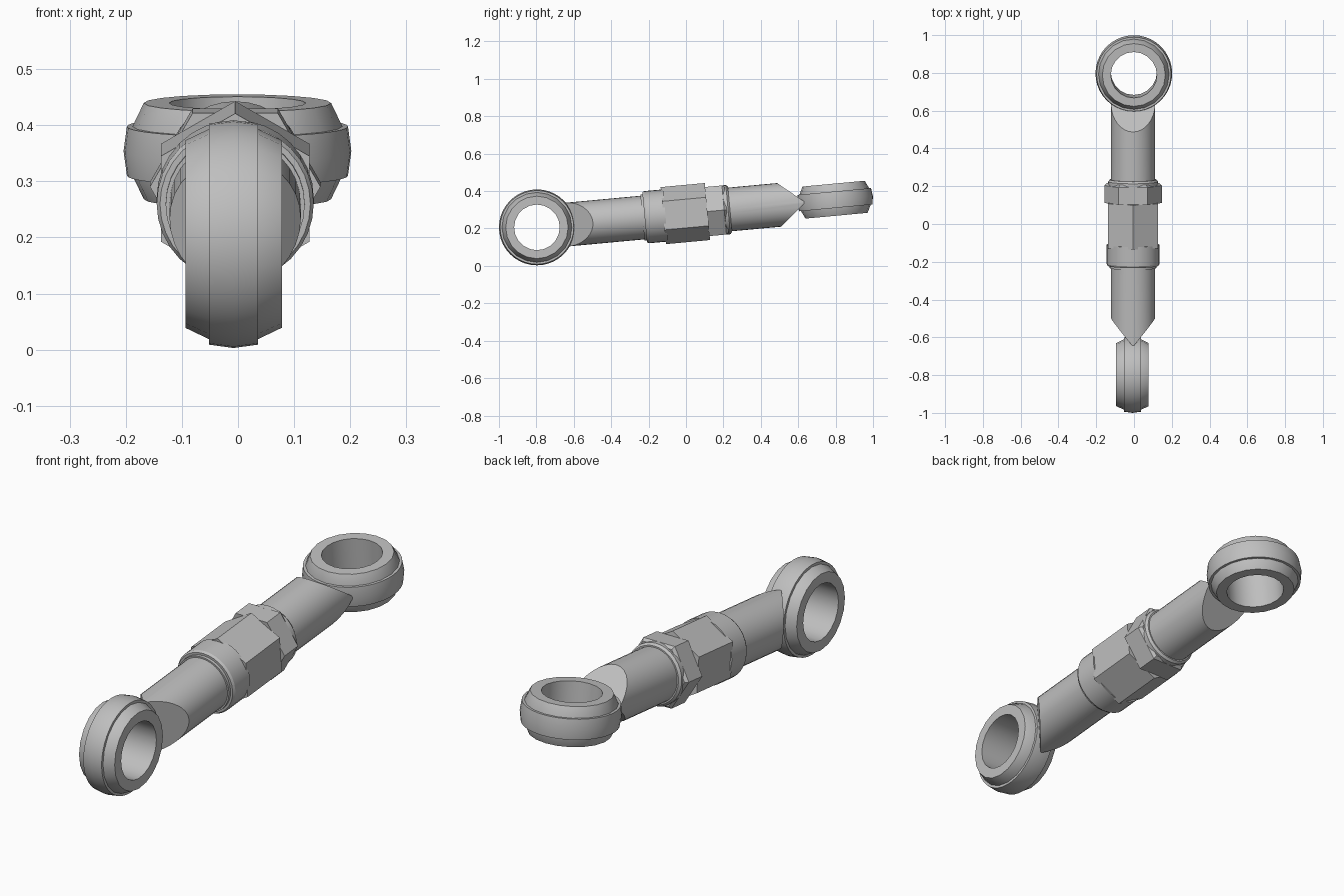
import bpy, bmesh, math
from mathutils import Matrix, Vector

if "Cube" in bpy.data.objects:
    bpy.data.objects.remove(bpy.data.objects["Cube"])

steel = bpy.data.materials.new("grey steel")
steel.use_nodes = True
COLOUR = (0.52, 0.52, 0.52, 1)
steel.diffuse_color = COLOUR
steel.node_tree.nodes["Principled BSDF"].inputs["Base Color"].default_value = COLOUR

FRONT = Vector((-0.008, -0.797, 0.206))   # front eye centre
BACK = Vector((-0.001, 0.797, 0.354))     # back eye centre
TILT = math.atan2(BACK.z - FRONT.z, BACK.y - FRONT.y)


def rot(deg, axis):
    return Matrix.Rotation(math.radians(deg), 4, axis)


TILTED = Matrix.Rotation(TILT, 4, 'X')
MIDDLE = Matrix.Translation((-0.005, 0, 0.28)) @ TILTED
ALONG = MIDDLE @ rot(-90, 'X')            # local z runs to the back
ALONG_FRONT = MIDDLE @ rot(90, 'X') @ rot(90, 'Z')   # local z runs to the front


def finish(name, bm, matrix):
    bmesh.ops.recalc_face_normals(bm, faces=bm.faces)
    bm.transform(matrix)
    mesh = bpy.data.meshes.new(name)
    bm.to_mesh(mesh)
    bm.free()
    mesh.materials.append(steel)
    ob = bpy.data.objects.new(name, mesh)
    bpy.context.collection.objects.link(ob)
    bpy.ops.object.select_all(action='DESELECT')
    bpy.context.view_layer.objects.active = ob
    ob.select_set(True)
    bpy.ops.object.shade_smooth_by_angle(angle=math.radians(28))
    return ob


def lathe(profile, sides, closed=False, phase=0.0):
    """Turn (height, radius) points around local z."""
    bm = bmesh.new()
    rings = []
    for h, r in profile:
        angles = [phase + 2 * math.pi * i / sides for i in range(sides)]
        rings.append([bm.verts.new((r * math.cos(a), r * math.sin(a), h)) for a in angles])
    pairs = list(zip(rings, rings[1:]))
    if closed:
        pairs.append((rings[-1], rings[0]))
    else:
        bm.faces.new(rings[0])
        bm.faces.new(rings[-1])
    for a, b in pairs:
        for i in range(sides):
            j = (i + 1) % sides
            bm.faces.new((a[i], a[j], b[j], b[i]))
    return bm


# Eyes at both ends: a rounded housing around a bored ball
housing = [(-0.044, 0.15), (-0.044, 0.197), (0, 0.203), (0.044, 0.197), (0.044, 0.15)]
ball = [(-0.086, 0.122), (-0.086, 0.167), (-0.04, 0.189),
        (0.04, 0.189), (0.086, 0.167), (0.086, 0.122)]
for side, place in (("front", Matrix.Translation(FRONT) @ rot(90, 'Y')),
                    ("back", Matrix.Translation(BACK) @ TILTED)):
    finish(side + "_eye_housing", lathe(housing, 40, True), place)
    finish(side + "_eye_ball", lathe(ball, 20, True), place)

# Shafts, each cut to a wedge where it meets its eye
for side, place in (("front", ALONG_FRONT), ("back", ALONG)):
    bm = lathe([(0.1, 0.117), (0.638, 0.117)], 32)
    for s in (1, -1):
        cut = bmesh.ops.bisect_plane(
            bm, geom=bm.verts[:] + bm.edges[:] + bm.faces[:], plane_co=(0, s * 0.117, 0.5),
            plane_no=(0, s * 0.12, 0.099), clear_outer=True)
        edges = [e for e in cut["geom_cut"] if isinstance(e, bmesh.types.BMEdge)]
        bmesh.ops.holes_fill(bm, edges=edges, sides=0)
    finish(side + "_shaft", bm, place)

# Turnbuckle body: hexagon with a corner upward, and a round sleeve in front
finish("hex_body", lathe([(-0.122, 0.153), (0.115, 0.153)], 6, phase=math.pi / 2), ALONG)
finish("front_sleeve", lathe([(-0.234, 0.124), (-0.222, 0.124), (-0.222, 0.134),
                              (-0.212, 0.14), (-0.11, 0.14)], 32), ALONG)

# Lock nut turned flat side up, with a round shoulder behind
finish("lock_nut", lathe([(0.112, 0.152), (0.205, 0.152), (0.218, 0.14)], 6), ALONG)
finish("nut_shoulder", lathe([(0.2, 0.132), (0.226, 0.132), (0.236, 0.123)], 32), ALONG)
